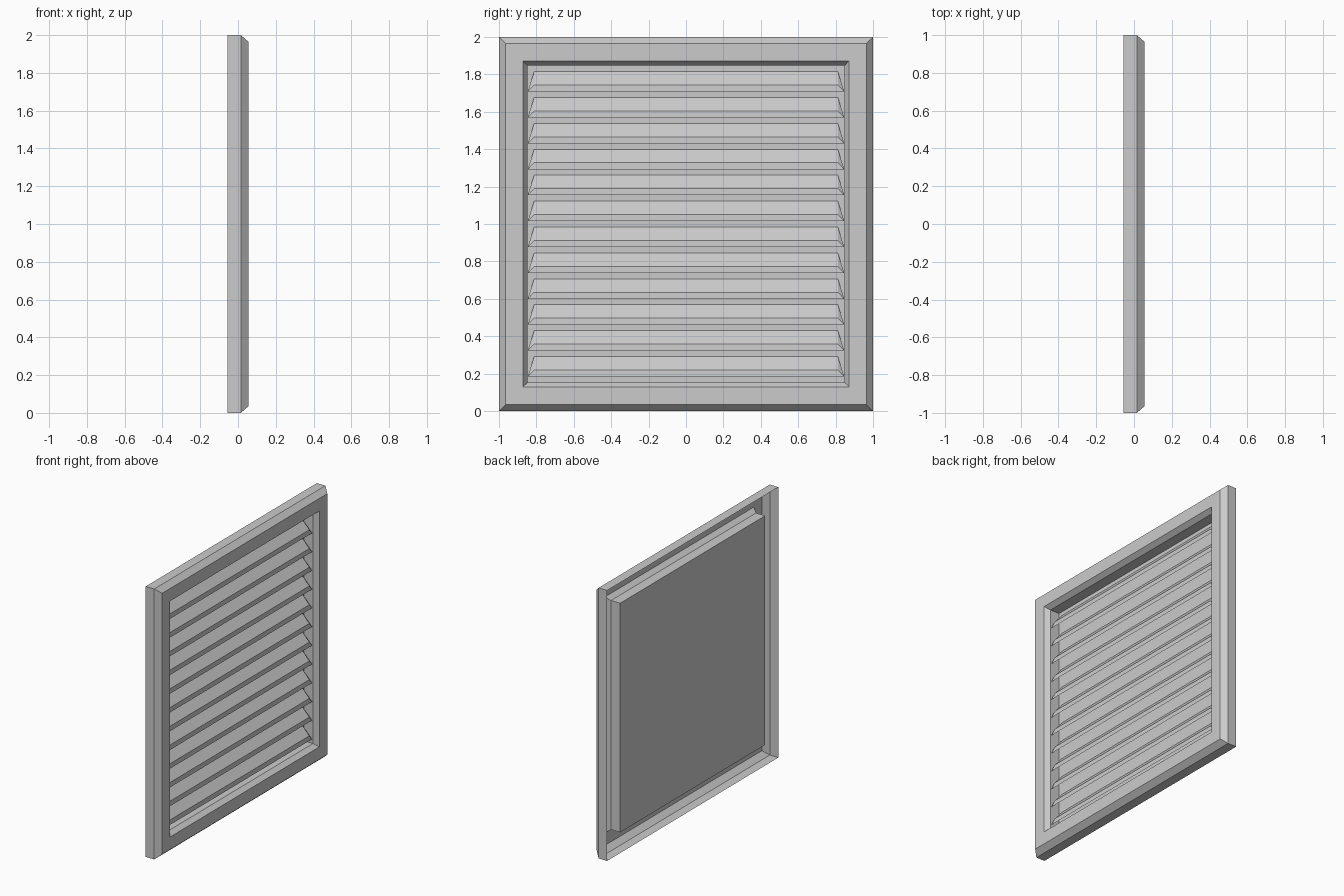
import bpy, bmesh

if "Cube" in bpy.data.objects:
    bpy.data.objects.remove(bpy.data.objects["Cube"])

CZ = 1.0  # centre height of the square frame


def make_object(name, bm):
    bmesh.ops.recalc_face_normals(bm, faces=bm.faces)
    mesh = bpy.data.meshes.new(name)
    bm.to_mesh(mesh)
    bm.free()
    obj = bpy.data.objects.new(name, mesh)
    bpy.context.collection.objects.link(obj)
    return obj


def square_loft(name, profile, cap_last=False):
    """Loft a profile of (x, half width) as concentric square rings."""
    bm = bmesh.new()
    rings = [[bm.verts.new((x, sy * h, CZ + sz * h))
              for sy, sz in ((-1, -1), (1, -1), (1, 1), (-1, 1))]
             for x, h in profile]
    for a, b in zip(rings, rings[1:]):
        for i in range(4):
            j = (i + 1) % 4
            bm.faces.new((a[i], a[j], b[j], b[i]))
    if cap_last:
        bm.faces.new(rings[-1])
    obj = make_object(name, bm)
    # outward side of an open shell faces the front (+x)
    face = max(obj.data.polygons, key=lambda p: abs(p.normal.x) * (p.center.x + 1))
    if face.normal.x < 0:
        obj.data.flip_normals()
    return obj


# Outer frame: hollow shell with bevelled outer and inner edges
square_loft("vent_frame", [(-0.055, 1.0), (0.015, 1.0), (0.055, 0.965),
                           (0.055, 0.872), (0.02, 0.847)])

# Shallow tray behind the louvres, closed at the back
square_loft("back_tray", [(0.02, 0.847), (-0.055, 0.847)], cap_last=True)

# Louvres: folded sheets with a sloped top, a front lip and angled ends
bm = bmesh.new()
for i in range(12):
    z = 1.815 - i * 0.1385
    tl, tr, fl, fr, bl, br = [bm.verts.new((x, s * y, z + dz))
                              for x, y, dz in ((-0.05, 0.812, 0),
                                               (0.012, 0.812, -0.072),
                                               (0.014, 0.846, -0.107))
                              for s in (-1, 1)]
    bm.faces.new((tl, fl, fr, tr))
    bm.faces.new((fl, bl, br, fr))
    bm.faces.new((tl, bl, fl))
    bm.faces.new((tr, fr, br))
louvres = make_object("louvres", bm)
if louvres.data.polygons[0].normal.x < 0:
    louvres.data.flip_normals()
